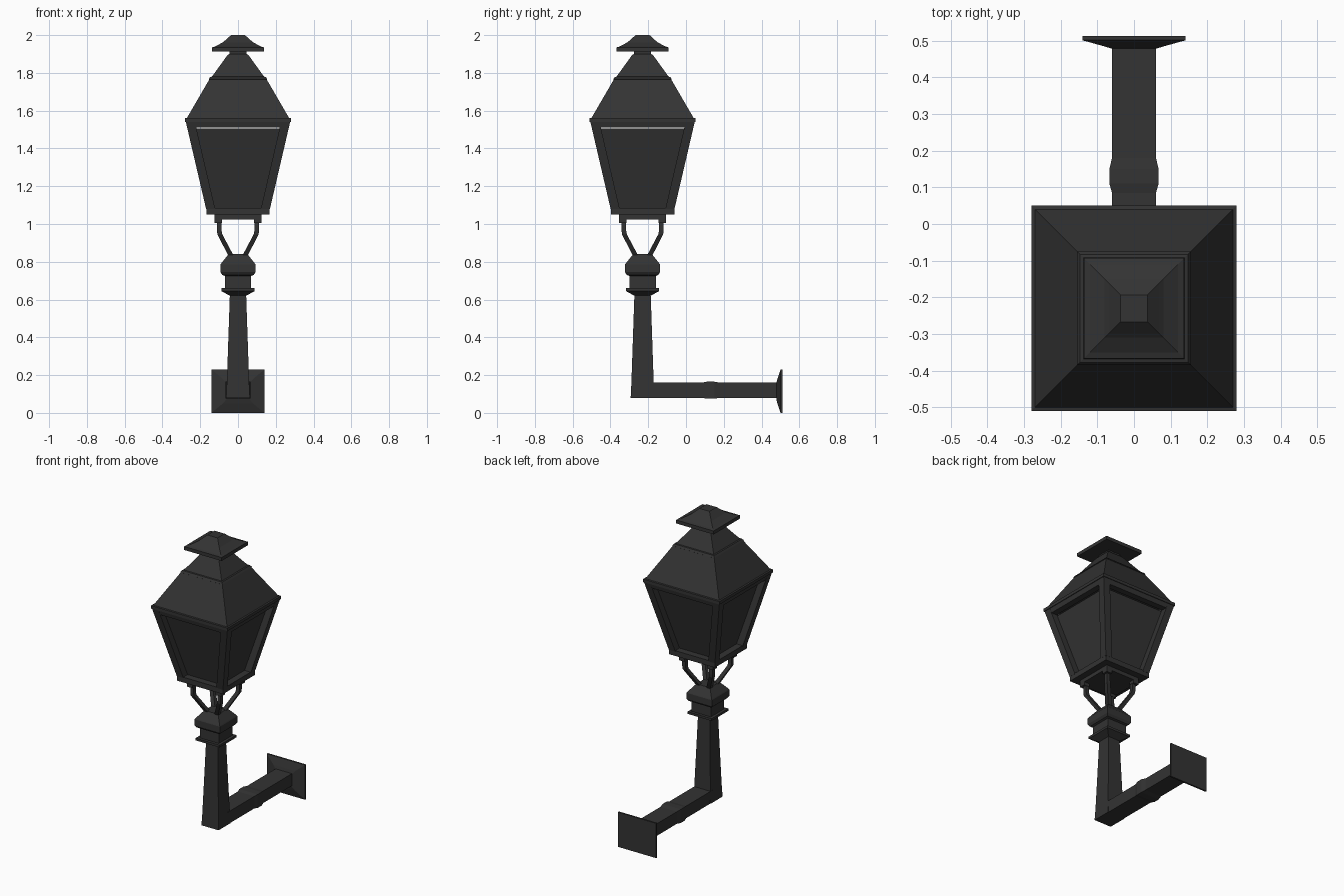
import bpy, bmesh

if "Cube" in bpy.data.objects:
    bpy.data.objects.remove(bpy.data.objects["Cube"])

CY = -0.23  # lantern axis
iron = bpy.data.materials.new("charcoal_iron")
iron.diffuse_color = (0.033, 0.033, 0.033, 1)
iron.use_nodes = True
iron.node_tree.nodes["Principled BSDF"].inputs["Base Color"].default_value = iron.diffuse_color


def loft(name, rings):
    """Skin a list of four-point rings and cap both ends."""
    bm = bmesh.new()
    rows = [[bm.verts.new(p) for p in ring] for ring in rings]
    for a, b in zip(rows, rows[1:]):
        for i in range(4):
            j = (i + 1) % 4
            bm.faces.new((a[i], a[j], b[j], b[i]))
    bm.faces.new(rows[0])
    bm.faces.new(rows[-1])
    bmesh.ops.recalc_face_normals(bm, faces=bm.faces)
    me = bpy.data.meshes.new(name)
    bm.to_mesh(me)
    bm.free()
    me.materials.append(iron)
    ob = bpy.data.objects.new(name, me)
    bpy.context.collection.objects.link(ob)
    return ob


CORNERS = [(-1, -1), (1, -1), (1, 1), (-1, 1)]


def tower(name, profile, cx=0, cy=CY):
    """Square stack along z from (z, half width) pairs."""
    return loft(name, [[(cx + sx * h, cy + sy * h, z) for sx, sy in CORNERS]
                       for z, h in profile])


def beam(name, profile, cz):
    """Rectangular stack along y from (y, half x, half z) triples."""
    return loft(name, [[(sx * hx, y, cz + sz * hz) for sx, sz in CORNERS]
                       for y, hx, hz in profile])


def strut(name, path, sx, sy):
    """Square bar on a diagonal: (z, offset, half thickness)."""
    return loft(name, [[(sx * o + a * t, CY + sy * o + b * t, z) for a, b in CORNERS]
                       for z, o, t in path])


# Wall bracket
beam("wall_plate", [(0.478, 0.06, 0.042), (0.484, 0.08, 0.065), (0.50, 0.137, 0.112),
                    (0.501, 0.14, 0.115), (0.512, 0.14, 0.115)], 0.115)
beam("arm", [(-0.20, 0.06, 0.04), (0.085, 0.06, 0.04), (0.11, 0.067, 0.045),
             (0.15, 0.067, 0.045), (0.18, 0.06, 0.04), (0.485, 0.06, 0.04)], 0.12)

# Upright post and collar
tower("post", [(0.08, 0.063), (0.16, 0.059), (0.63, 0.043)])
tower("collar", [(0.62, 0.043), (0.625, 0.052), (0.645, 0.088), (0.66, 0.088),
                 (0.66, 0.07), (0.725, 0.07), (0.73, 0.083), (0.745, 0.093),
                 (0.785, 0.093), (0.79, 0.09), (0.84, 0.05)])

# Four bent legs with feet, and the corner bars of the lantern
for sx, sy in CORNERS:
    strut("leg", [(0.83, 0.036, 0.014), (0.945, 0.096, 0.013), (0.965, 0.099, 0.012),
                  (1.03, 0.099, 0.012)], sx, sy)
    strut("leg_foot", [(1.005, 0.105, 0.02), (1.04, 0.105, 0.02)], sx, sy)
    strut("corner_bar", [(1.08, 0.145, 0.024), (1.54, 0.252, 0.024)], sx, sy)

# Lantern base, glass and top rails
tower("base_plate", [(1.025, 0.125), (1.05, 0.125)])
tower("base_frame", [(1.05, 0.168), (1.085, 0.168)])
tower("glass_box", [(1.08, 0.122), (1.505, 0.224)])
for s in (-1, 1):
    for along_x in (True, False):
        rings = []
        for z, o in ((1.51, 0.268), (1.545, 0.277)):
            ring = [(-0.25, o - 0.04), (0.25, o - 0.04), (0.25, o), (-0.25, o)]
            rings.append([(u, CY + s * v, z) if along_x else (s * v, CY + u, z)
                          for u, v in ring])
        loft("top_rail", rings)

# Roof and cap
tower("roof", [(1.54, 0.28), (1.56, 0.28), (1.562, 0.27), (1.765, 0.152), (1.767, 0.155),
               (1.778, 0.147), (1.78, 0.138), (1.895, 0.055), (1.90, 0.045), (1.92, 0.045)])
tower("cap", [(1.912, 0.137), (1.935, 0.137), (1.94, 0.12), (1.962, 0.08),
              (1.972, 0.068), (2.0, 0.037)])
